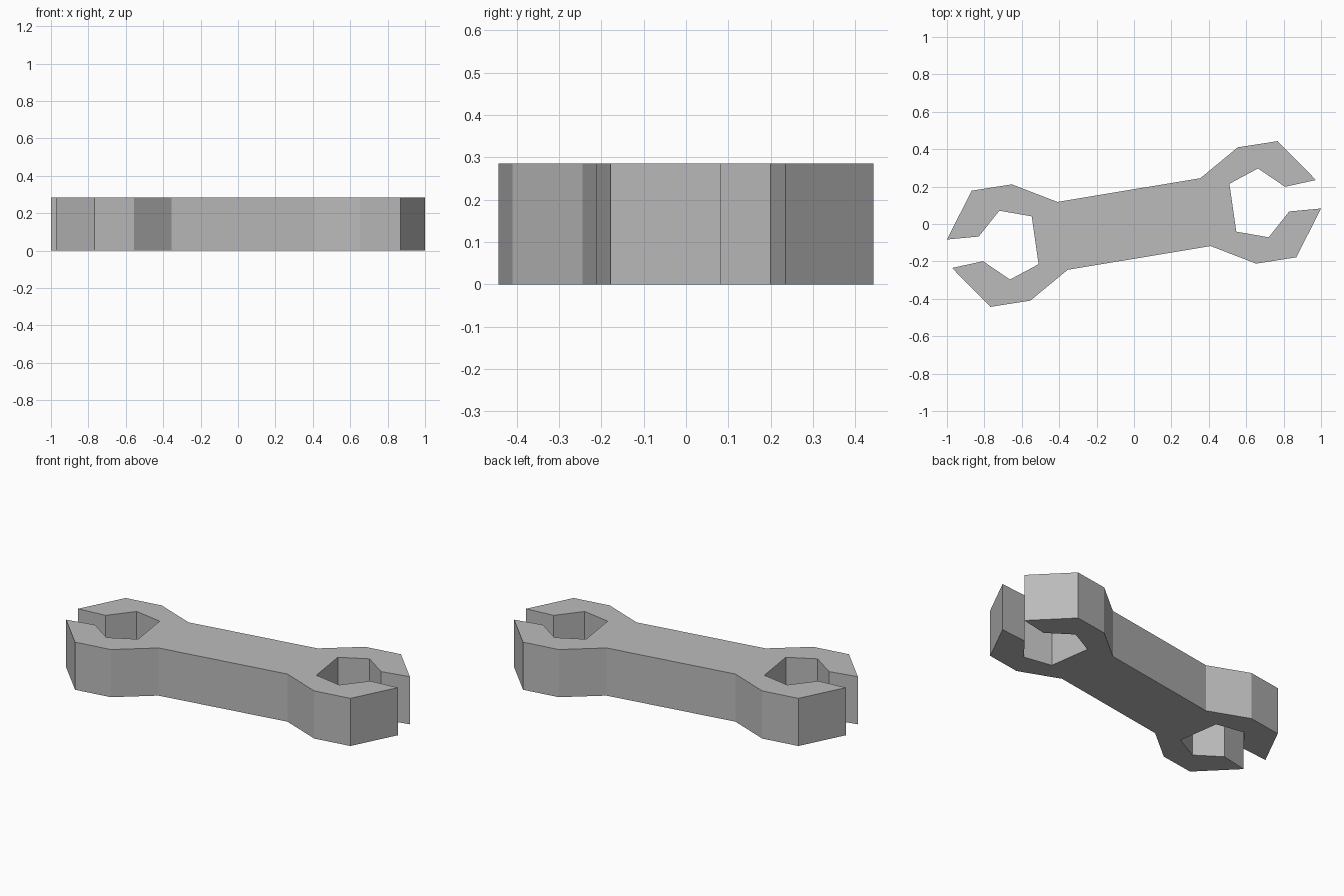
import bpy, bmesh
from mathutils import Vector

cube = bpy.data.objects.get("Cube")
if cube:
    bpy.data.objects.remove(cube, do_unlink=True)

HEIGHT = 0.285

# Plain steel grey
steel = bpy.data.materials.new("steel_grey")
steel.use_nodes = True
colour = (0.5, 0.5, 0.5, 1)
steel.diffuse_color = colour
steel.node_tree.nodes["Principled BSDF"].inputs["Base Color"].default_value = colour

# Half outline: lower shoulder, lower jaw, hexagonal mouth, upper jaw, upper shoulder
half = [
    (0.41, -0.118), (0.653, -0.212), (0.868, -0.178), (1.0, 0.083),
    (0.83, 0.067), (0.72, -0.071), (0.547, -0.041), (0.51, 0.215),
    (0.663, 0.297), (0.807, 0.199), (0.973, 0.235), (0.768, 0.443),
    (0.555, 0.41), (0.355, 0.245),
]
# The other end is the same outline turned half a circle
outline = half + [(-x, -y) for x, y in half]

# Extrude the outline into the solid spanner
bm = bmesh.new()
base = bm.faces.new([bm.verts.new((x, y, 0)) for x, y in outline])
top = bmesh.ops.extrude_face_region(bm, geom=[base], use_keep_orig=True)
bmesh.ops.translate(bm, vec=Vector((0, 0, HEIGHT)),
                    verts=[v for v in top["geom"] if isinstance(v, bmesh.types.BMVert)])
bmesh.ops.recalc_face_normals(bm, faces=bm.faces)
# Triangulate the concave caps cleanly
bmesh.ops.triangulate(bm, faces=[f for f in bm.faces if len(f.verts) > 4])

mesh = bpy.data.meshes.new("spanner")
bm.to_mesh(mesh)
bm.free()
mesh.materials.append(steel)
spanner = bpy.data.objects.new("double_ended_spanner", mesh)
bpy.context.collection.objects.link(spanner)
